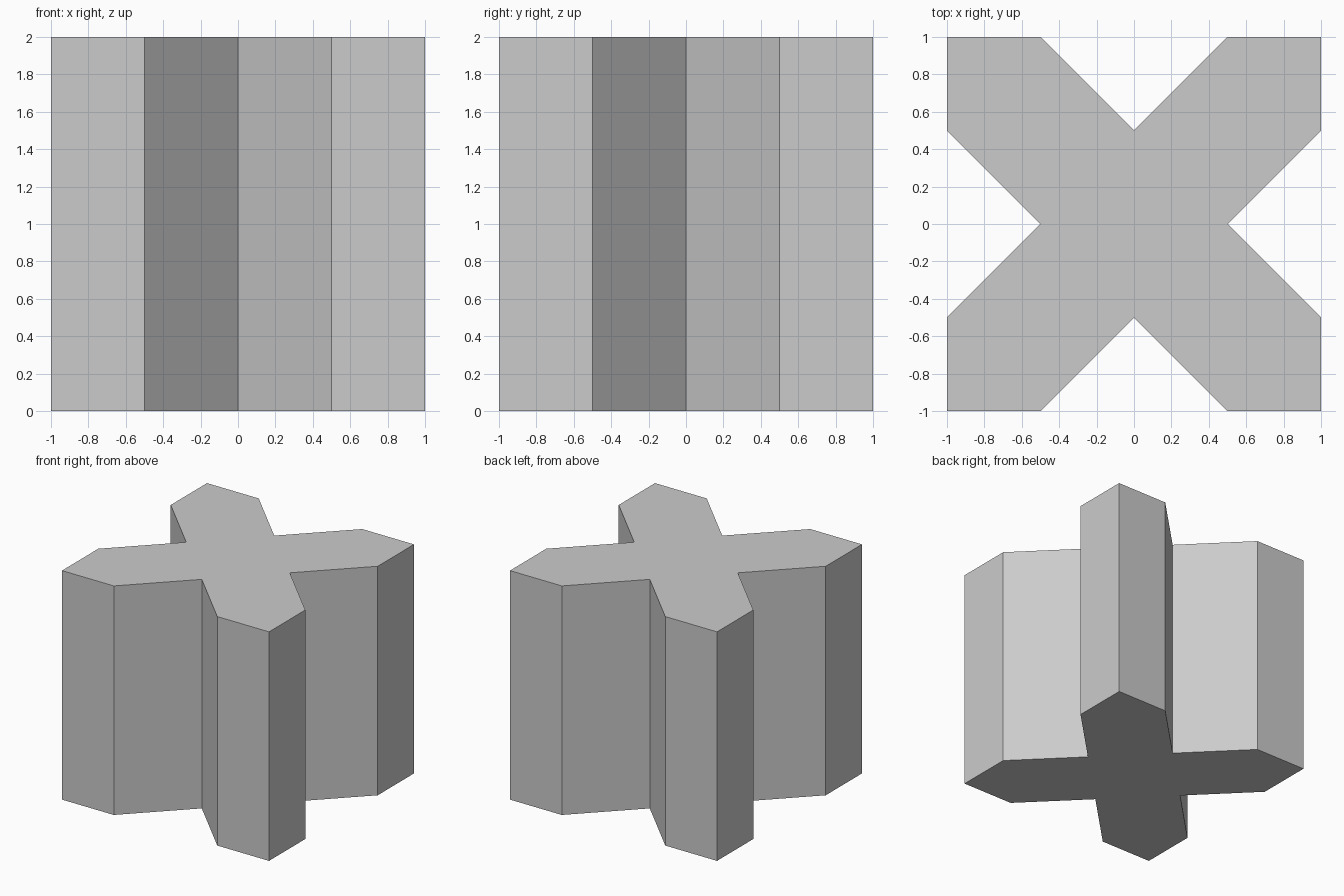
import bpy
import bmesh
from mathutils import Matrix, Vector
from math import radians

if "Cube" in bpy.data.objects:
    bpy.data.objects.remove(bpy.data.objects["Cube"])

HEIGHT = 2.0

# One arm of the cross: inner notch, then the square-cornered tip
arm = [(0.5, 0.0), (1.0, 0.5), (1.0, 1.0), (0.5, 1.0)]

bm = bmesh.new()

# Repeat the arm in four quarter turns to close the outline
outline = []
for quarter in range(4):
    turn = Matrix.Rotation(radians(90 * quarter), 3, 'Z')
    outline += [bm.verts.new(turn @ Vector((x, y, 0))) for x, y in arm]

# Extrude the outline upwards into a prism
base = bm.faces.new(outline)
top = bmesh.ops.extrude_face_region(bm, geom=[base], use_keep_orig=True)
top_verts = [g for g in top["geom"] if isinstance(g, bmesh.types.BMVert)]
bmesh.ops.translate(bm, verts=top_verts, vec=(0, 0, HEIGHT))
bmesh.ops.recalc_face_normals(bm, faces=bm.faces)

mesh = bpy.data.meshes.new("cross_prism")
bm.to_mesh(mesh)
bm.free()
bpy.context.collection.objects.link(bpy.data.objects.new("cross_prism", mesh))
